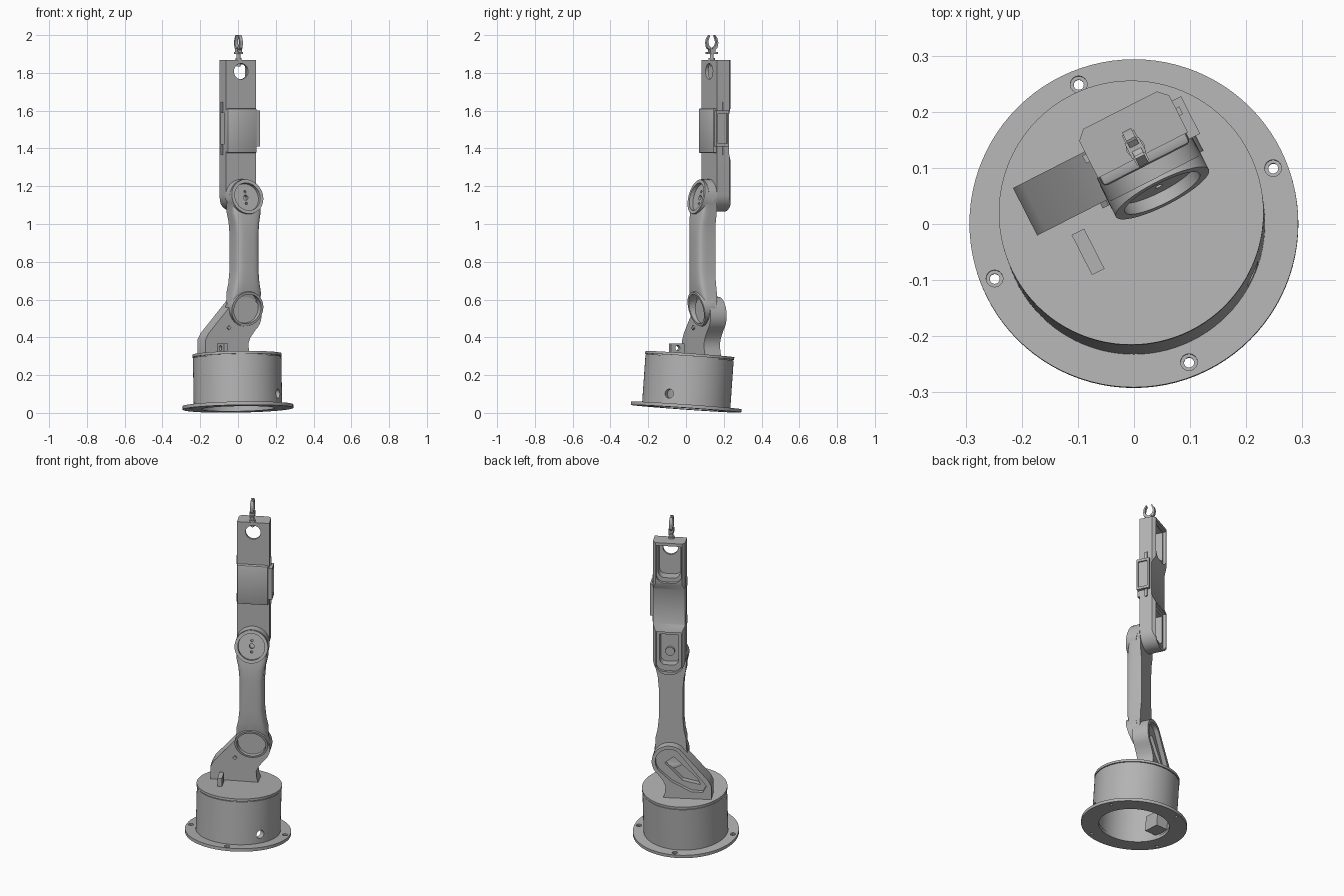
import bpy, bmesh, math
from mathutils import Matrix, Vector

cube = bpy.data.objects.get("Cube")
if cube:
    bpy.data.objects.remove(cube, do_unlink=True)

grey = bpy.data.materials.new("plain grey")
grey.use_nodes = True
COLOR = (0.45, 0.45, 0.45, 1)
grey.diffuse_color = COLOR
grey.node_tree.nodes["Principled BSDF"].inputs["Base Color"].default_value = COLOR

rad = math.radians
ARM = Matrix.Rotation(rad(27), 4, 'Z')                      # arm faces off the front
BASE = Matrix.Translation((0, 0, 0.022)) @ Matrix.Rotation(rad(-4), 4, 'X') @ Matrix.Rotation(rad(-1), 4, 'Y')
CX = 0.07                                                    # arm centre line
ELBOW, SHOULDER = 1.145, 0.55


def finish(name, bm, frame):
    bmesh.ops.recalc_face_normals(bm, faces=bm.faces)
    me = bpy.data.meshes.new(name)
    bm.to_mesh(me)
    bm.free()
    me.materials.append(grey)
    ob = bpy.data.objects.new(name, me)
    bpy.context.collection.objects.link(ob)
    ob.matrix_world = frame
    return ob


def cyl(name, r, p, q, frame=ARM, r2=None, n=48):
    p, q = Vector(p), Vector(q)
    d = q - p
    m = Matrix.Translation((p + q) / 2) @ d.to_track_quat('Z', 'Y').to_matrix().to_4x4()
    bm = bmesh.new()
    bmesh.ops.create_cone(bm, cap_ends=True, segments=n, radius1=r, radius2=r if r2 is None else r2,
                          depth=d.length, matrix=m)
    return finish(name, bm, frame)


def box(name, lo, hi, frame=ARM):
    lo, hi = Vector(lo), Vector(hi)
    bm = bmesh.new()
    bmesh.ops.create_cube(bm, size=1, matrix=Matrix.Translation((lo + hi) / 2) @ Matrix.Diagonal((*(hi - lo), 1)))
    return finish(name, bm, frame)


def prism(name, pts, lo, hi, across='y'):
    """Outline in (x, z) pushed along y, or in (y, z) pushed along x."""
    bm = bmesh.new()
    place = (lambda a, b, c: (a, c, b)) if across == 'y' else (lambda a, b, c: (c, a, b))
    f = bm.faces.new([bm.verts.new(place(a, b, lo)) for a, b in pts])
    new = bmesh.ops.extrude_face_region(bm, geom=[f])["geom"]
    shift = Vector(place(0, 0, hi - lo))
    bmesh.ops.translate(bm, vec=shift, verts=[v for v in new if isinstance(v, bmesh.types.BMVert)])
    return finish(name, bm, ARM)


def arc(cx, cz, r, a0, a1, n=16):
    return [(cx + r * math.cos(rad(a0 + (a1 - a0) * i / n)), cz + r * math.sin(rad(a0 + (a1 - a0) * i / n)))
            for i in range(n + 1)]


def apply(ob, kind, **opts):
    mod = ob.modifiers.new("m", kind)
    for k, v in opts.items():
        setattr(mod, k, v)
    bpy.context.view_layer.objects.active = ob
    bpy.ops.object.modifier_apply(modifier=mod.name)


def boolean(ob, op, *tools):
    for t in tools:
        bpy.context.view_layer.update()
        apply(ob, 'BOOLEAN', operation=op, object=t, solver='EXACT')
        bpy.data.objects.remove(t, do_unlink=True)


def bevel(ob, width, segments=2):
    apply(ob, 'BEVEL', width=width, segments=segments, limit_method='ANGLE', angle_limit=rad(40))


# Base: open drum on a drilled flange, with a turning top plate
flange = cyl("base_flange", 0.293, (0, 0, 0), (0, 0, 0.018), BASE, n=96)
boolean(flange, 'DIFFERENCE', cyl("cut", 0.195, (0, 0, -1), (0, 0, 1), BASE, n=64))
for k in range(4):
    a = rad(21.6 + 90 * k)
    x, y = 0.267 * math.cos(a), 0.267 * math.sin(a)
    boolean(flange, 'DIFFERENCE', cyl("cut", 0.009, (x, y, -1), (x, y, 1), BASE, n=20),
            cyl("cut", 0.015, (x, y, 0.009), (x, y, 0.1), BASE, n=24))
drum = cyl("base_drum", 0.234, (0, 0, 0.016), (0, 0, 0.272), BASE, n=96)
port = Vector((0.915, -0.405, 0))
boolean(drum, 'DIFFERENCE', cyl("cut", 0.2, (0, 0, -1), (0, 0, 0.255), BASE, n=64),
        cyl("cut", 0.024, port * 0.15 + Vector((0, 0, 0.07)), port * 0.3 + Vector((0, 0, 0.07)), BASE))
cyl("turning_neck", 0.228, (0, 0, 0.27), (0, 0, 0.277), BASE, n=96)
cyl("turning_plate", 0.236, (0, 0, 0.276), (0, 0, 0.29), BASE, n=96)
box("inner_bracket", (-0.2, -0.05, 0.03), (-0.12, 0.05, 0.12), BASE)

# Cable bracket on the turning plate
bracket = box("cable_bracket", (-0.108, -0.047, 0.29), (-0.083, 0.033, 0.368))
boolean(bracket, 'DIFFERENCE', cyl("cut", 0.014, (-1, -0.007, 0.343), (1, -0.007, 0.343), n=24))

# Turret: slanted plate rising to the shoulder, with a pocket behind
outline = [(-0.163, 0.285), (-0.163, 0.385), (-0.145, 0.42)] + arc(CX, 0.515, 0.1, 125, -50) + \
          [(0.105, 0.4), (0.093, 0.37), (0.095, 0.335), (0.11, 0.285)]
turret = prism("turret", outline, 0.06, 0.155)
pocket = [(-0.115, 0.345), (-0.135, 0.385)] + arc(CX, 0.515, 0.08, 125, -40) + [(0.06, 0.4), (0.02, 0.38), (-0.05, 0.345)]
boolean(turret, 'DIFFERENCE', prism("cut", pocket, 0.13, 0.3))
slot = [(-0.1, 0.38), (-0.08, 0.42), (0.05, 0.54), (0.1, 0.5), (0.0, 0.4)]
boolean(turret, 'DIFFERENCE', prism("cut", slot, 0.095, 0.3))
cyl("turret_screw", 0.012, (-0.025, 0.05, 0.45), (-0.025, 0.07, 0.45), n=4)

# Lower arm: waisted shaft lofted between two tilted joint heads
bm = bmesh.new()
rings = []
for z, w, front in [(0.57, 0.088, 0.03), (0.64, 0.085, 0.014), (0.69, 0.074, 0.008), (0.76, 0.067, 0.006),
                    (0.94, 0.067, 0.006), (1.01, 0.073, 0.008), (1.06, 0.084, 0.016), (1.13, 0.088, 0.034)]:
    curve = []
    for i in range(17):
        a = math.pi * i / 16
        c, s = math.cos(a), math.sin(a)
        curve.append((CX + w * math.copysign(abs(c) ** 0.55, c), 0.055 - (0.055 - front) * s ** 0.55))
    curve += [(CX - w, 0.104), (CX + w, 0.104)]
    rings.append([bm.verts.new((x, y, z)) for x, y in curve])
for r0, r1 in zip(rings, rings[1:]):
    for i in range(len(r0)):
        j = (i + 1) % len(r0)
        bm.faces.new((r0[i], r0[j], r1[j], r1[i]))
bm.faces.new(rings[0])
bm.faces.new(rings[-1])
lower = finish("lower_arm", bm, ARM)
for z, lean, cup_r, depth in [(ELBOW, 1, 0.075, 0.022), (SHOULDER, -1, 0.08, 0.05)]:
    n = Vector((0, -math.cos(rad(14)), lean * math.sin(rad(14))))
    face = Vector((CX, 0.026, z))
    boolean(lower, 'UNION', cyl("add", 0.092, (CX, 0.055, z), (CX, 0.103, z), n=64),
            cyl("add", 0.093, face, face - n * 0.062, n=64))
    boolean(lower, 'DIFFERENCE', cyl("cut", cup_r, face + n * 0.1, face - n * depth, n=64))
    if lean > 0:
        for dz, r in [(0, 0.014), (0.033, 0.007), (-0.033, 0.007)]:
            c = face + Vector((0, 0, dz))
            boolean(lower, 'DIFFERENCE', cyl("cut", r, c + n * 0.1, c - n * 0.045, n=20))
    else:
        c = face + Vector((0, 0, -0.02))
        boolean(lower, 'DIFFERENCE', cyl("cut", 0.04, c + n * 0.1, c - n * 0.064, n=32))

# Forearm: long box with rounded elbow end and two framed pockets behind
outline = [(CX + 0.09, 1.868), (CX - 0.09, 1.868)] + arc(CX, 1.155, 0.09, 180, 360, 24)
forearm = prism("forearm", outline, 0.102, 0.192)
notch = [(0.192, 1.33), (0.174, 1.37), (0.174, 1.58), (0.192, 1.62), (0.3, 1.62), (0.3, 1.33)]
boolean(forearm, 'DIFFERENCE', prism("cut", notch, -1, 1, 'x'))
for s in (-1, 1):       # chamfered rear edges
    chamfer = box("cut", (-0.02, -0.02, 0), (0.02, 0.02, 3),
                  ARM @ Matrix.Translation((CX + s * 0.096, 0.198, 0)) @ Matrix.Rotation(rad(45), 4, 'Z'))
    boolean(forearm, 'DIFFERENCE', chamfer)


def pocket_shape(lo, hi, w):
    r = w * 0.6
    return arc(CX - w + r, lo + r, r, 180, 270, 6) + arc(CX + w - r, lo + r, r, 270, 360, 6) + \
        [(CX + w, hi), (CX - w, hi)]


boolean(forearm, 'DIFFERENCE', prism("cut", pocket_shape(1.625, 1.85, 0.07), 0.175, 0.3),
        prism("cut", pocket_shape(1.65, 1.845, 0.062), 0.118, 0.3),
        prism("cut", pocket_shape(1.085, 1.325, 0.07), 0.175, 0.3),
        prism("cut", pocket_shape(1.12, 1.305, 0.052), 0.125, 0.3),
        cyl("cut", 0.042, (CX, 0, 1.808), (CX, 0.15, 1.808)),
        box("cut", (-0.1, 0.125, 1.42), (CX - 0.02, 0.163, 1.59)))
cyl("elbow_hub", 0.026, (CX, 0.12, ELBOW + 0.04), (CX, 0.14, ELBOW + 0.04), n=32)

# Front cover and side window frame of the forearm
cover = box("forearm_cover", (CX - 0.088, 0.083, 1.375), (CX + 0.086, 0.118, 1.612))
bevel(cover, 0.008)
frame = box("side_frame", (CX + 0.08, 0.09, 1.41), (CX + 0.108, 0.165, 1.6))
boolean(frame, 'DIFFERENCE', box("cut", (CX + 0.1, 0.1, 1.425), (CX + 0.2, 0.155, 1.585)))
for z in (1.39, 1.62):
    for s in (-1, 1):
        box("side_lug", (CX + s * 0.092 - 0.005, 0.135, z - 0.025), (CX + s * 0.092 + 0.005, 0.15, z + 0.025))

# Gripper: stem, palm, cross bar and two curved fingers
GX, GY = 0.064, 0.12
cyl("gripper_stem", 0.01, (GX, GY, 1.835), (GX, GY, 1.915), n=20)
cyl("wrist_ball", 0.017, (GX, GY, 1.862), (GX, GY, 1.878), n=24)
box("gripper_bar", (GX - 0.012, GY - 0.03, 1.9), (GX + 0.012, GY + 0.03, 1.91))
box("gripper_palm", (GX - 0.014, GY - 0.015, 1.905), (GX + 0.014, GY + 0.015, 1.93))
finger = [(0.006, 1.915), (0.03, 1.932), (0.035, 1.96), (0.03, 1.982), (0.018, 2.0), (0.013, 1.998),
          (0.022, 1.975), (0.024, 1.96), (0.018, 1.943), (0.004, 1.932)]
for side, s in (("left", 1), ("right", -1)):
    prism("gripper_finger_" + side, [(GY + s * y, z) for y, z in finger], GX - 0.009, GX + 0.009, 'x')

# Smooth the round walls and keep the edges sharp
for ob in bpy.context.collection.objects:
    ob.select_set(ob.type == 'MESH')
    if ob.type == 'MESH':
        bpy.context.view_layer.objects.active = ob
bpy.ops.object.shade_smooth_by_angle(angle=rad(30))
